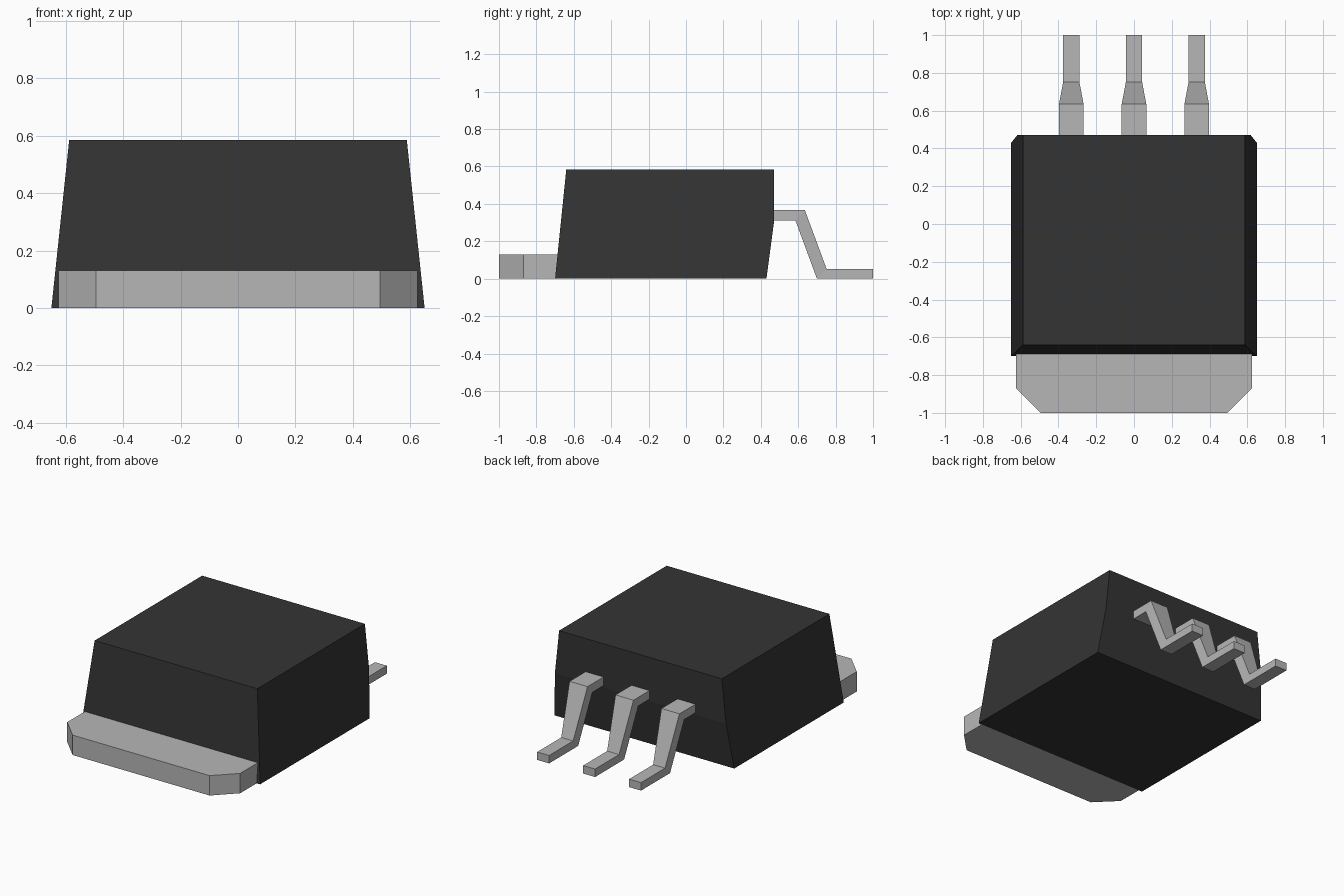
import bpy
import bmesh

if "Cube" in bpy.data.objects:
    bpy.data.objects.remove(bpy.data.objects["Cube"])


def material(name, grey):
    mat = bpy.data.materials.new(name)
    mat.use_nodes = True
    colour = (grey, grey, grey, 1)
    mat.diffuse_color = colour
    mat.node_tree.nodes["Principled BSDF"].inputs["Base Color"].default_value = colour
    return mat


def loft(name, sections, mat):
    """Join equal-length closed sections with flat faces and cap both ends."""
    bm = bmesh.new()
    rings = [[bm.verts.new(p) for p in section] for section in sections]
    for a, b in zip(rings, rings[1:]):
        for i in range(len(a)):
            j = (i + 1) % len(a)
            bm.faces.new((a[i], a[j], b[j], b[i]))
    bm.faces.new(rings[0])
    bm.faces.new(rings[-1])
    bmesh.ops.recalc_face_normals(bm, faces=bm.faces)
    mesh = bpy.data.meshes.new(name)
    bm.to_mesh(mesh)
    bm.free()
    mesh.materials.append(mat)
    obj = bpy.data.objects.new(name, mesh)
    bpy.context.collection.objects.link(obj)
    return obj


black = material("black plastic", 0.034)
metal = material("grey metal", 0.47)

# Moulded body: side profile as (y, z), tapering in width with height
HEIGHT = 0.585
profile = [(-0.70, 0), (0.43, 0), (0.47, 0.30), (0.47, HEIGHT), (-0.64, HEIGHT)]
loft("body", [[(s * (0.65 - 0.062 * z / HEIGHT), y, z) for y, z in profile]
              for s in (-1, 1)], black)

# Mounting tab with chamfered front corners
half = [(0.495, -1), (0.625, -0.87), (0.625, -0.688)]
outline = half + [(-x, y) for x, y in reversed(half)]
loft("mounting_tab", [[(x, y, z) for x, y in outline] for z in (0, 0.13)], metal)

# Three bent leads: (half width, upper y, upper z, lower y, lower z) along the path
path = [(0.065, 0.465, 0.368, 0.465, 0.312),
        (0.065, 0.635, 0.368, 0.585, 0.312),
        (0.043, 0.752, 0.052, 0.70, 0),
        (0.043, 1, 0.052, 1, 0)]
for name, cx in (("right_lead", -0.332), ("middle_lead", 0), ("left_lead", 0.332)):
    loft(name, [[(cx - w, uy, uz), (cx + w, uy, uz), (cx + w, ly, lz), (cx - w, ly, lz)]
                for w, uy, uz, ly, lz in path], metal)
